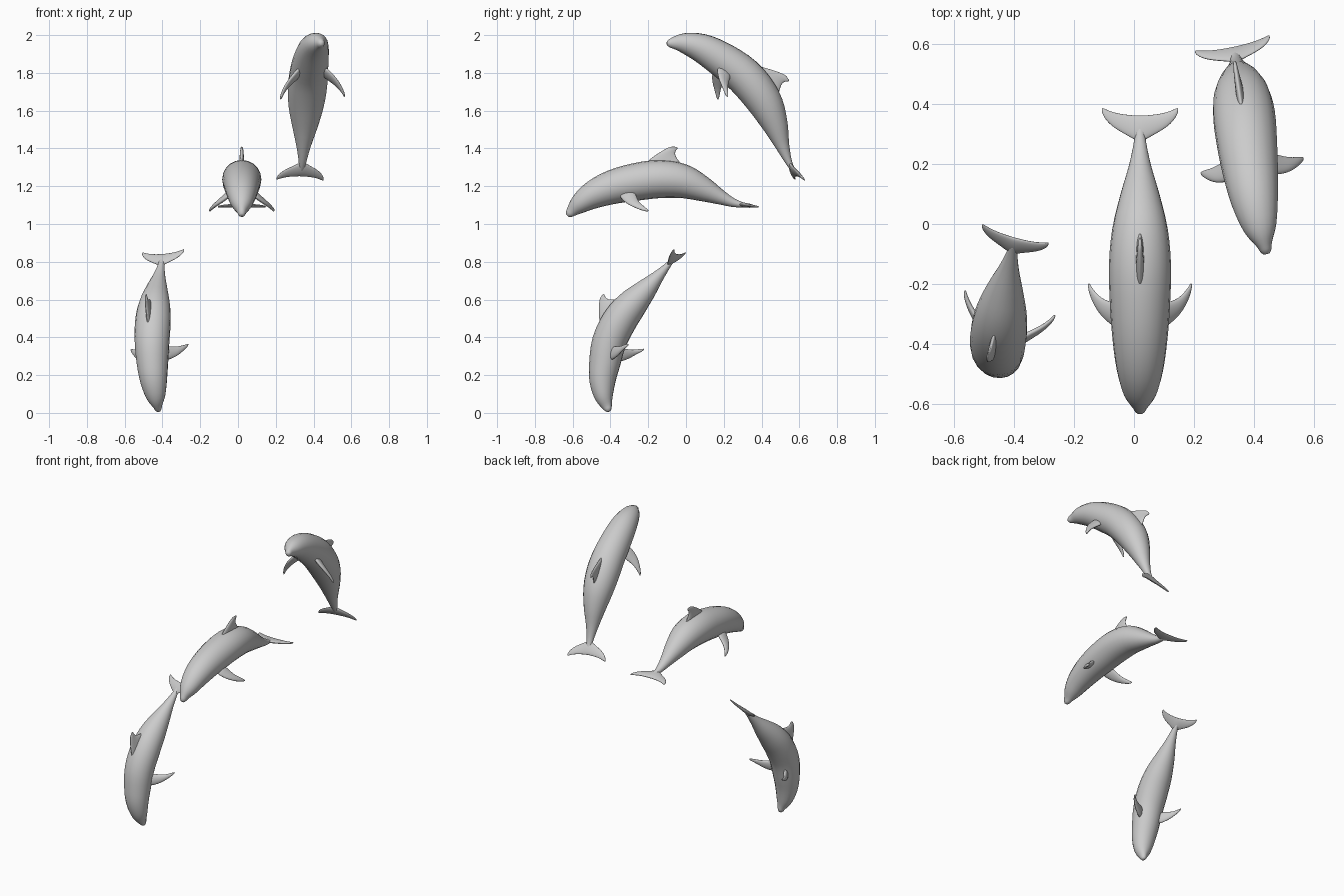
import bpy, bmesh, math
from mathutils import Vector

if "Cube" in bpy.data.objects:
    bpy.data.objects.remove(bpy.data.objects["Cube"])

LENGTH = 1.09  # design length of one dolphin, snout to fluke tips


def catmull(pts, t):
    """Smooth interpolation through a list of vectors, t in 0..len-1."""
    i = min(int(t), len(pts) - 2)
    f = t - i
    b, c = pts[i], pts[i + 1]
    a = pts[i - 1] if i > 0 else b * 2 - c
    d = pts[i + 2] if i + 2 < len(pts) else c * 2 - b
    return 0.5 * (b * 2 + (c - a) * f + (a * 2 - b * 5 + c * 4 - d) * f * f
                  + (b * 3 - a - c * 3 + d) * f ** 3)


class Spine:
    """Curved body axis; converts (along, side, up) to world space."""

    def __init__(self, pts, side):
        pts = [Vector(p) for p in pts]
        n = (len(pts) - 1) * 30
        self.p = [catmull(pts, i / 30) for i in range(n + 1)]
        self.d = [0.0]
        for a, b in zip(self.p, self.p[1:]):
            self.d.append(self.d[-1] + (b - a).length)
        self.scale = self.d[-1] / LENGTH
        self.side = Vector(side).normalized()

    def at(self, s):
        s = max(0.0, min(s * self.scale, self.d[-1]))
        i = 0
        while i < len(self.d) - 2 and self.d[i + 1] < s:
            i += 1
        return self.p[i].lerp(self.p[i + 1], (s - self.d[i]) / (self.d[i + 1] - self.d[i]))

    def place(self, s, u, v):
        tan = (self.at(s + 0.02) - self.at(s - 0.02)).normalized()
        side = (self.side - tan * self.side.dot(tan)).normalized()
        up = side.cross(tan)
        return self.at(s) + (side * u + up * v) * self.scale


def loft(name, rings, subdiv=0):
    bm = bmesh.new()
    rows = [[bm.verts.new(p) for p in r] for r in rings]
    n = len(rows[0])
    for a, b in zip(rows, rows[1:]):
        for k in range(n):
            bm.faces.new((a[k], a[(k + 1) % n], b[(k + 1) % n], b[k]))
    bm.faces.new(rows[0])
    bm.faces.new(rows[-1])
    bmesh.ops.recalc_face_normals(bm, faces=bm.faces)
    for f in bm.faces:
        f.smooth = True
    me = bpy.data.meshes.new(name)
    bm.to_mesh(me)
    bm.free()
    ob = bpy.data.objects.new(name, me)
    bpy.context.collection.objects.link(ob)
    if subdiv:
        ob.modifiers.new("smooth", 'SUBSURF').levels = subdiv
        ob.modifiers["smooth"].render_levels = subdiv


def fin(name, sp, sections, normal, mirror=1):
    """Sections: lead, trail, side, up, half thickness."""
    rings = []
    for a, b, u, v, t in sections:
        ring = []
        for k in range(8):
            ang = math.tau * k / 8
            s = (a + b) / 2 - (b - a) / 2 * math.cos(ang)
            o = t * math.sin(ang)
            ring.append(sp.place(s, (u + o * normal[0]) * mirror, v + o * normal[1]))
        rings.append(ring)
    loft(name, rings, 2)


# along, half height, half width
BODY = [Vector(r) for r in (
    (0, .010, .010), (.012, .021, .019), (.034, .031, .027), (.089, .053, .055),
    (.179, .075, .077), (.287, .090, .091), (.41, .099, .100), (.541, .100, .103),
    (.661, .090, .092), (.779, .065, .066), (.889, .036, .037), (.975, .018, .020),
    (1.03, .010, .014))]
FLIPPER = [(.300, .400, .060, -.045, .018), (.312, .405, .090, -.075, .016),
           (.338, .410, .125, -.105, .013), (.375, .430, .150, -.130, .010),
           (.410, .449, .165, -.150, .008), (.443, .460, .171, -.163, .005)]
DORSAL = [(.440, .660, 0, .070, .016), (.478, .632, 0, .100, .014),
          (.515, .610, 0, .125, .012), (.545, .606, 0, .147, .010),
          (.567, .613, 0, .162, .008), (.585, .616, 0, .174, .005)]
HALF_FLUKE = [(.985, 1.067, .030, 0, .011), (1.005, 1.070, .065, 0, .009),
              (1.025, 1.077, .095, 0, .008), (1.050, 1.086, .117, 0, .006),
              (1.072, 1.090, .127, 0, .004)]
FLUKE = ([(a, b, -u, v, t) for a, b, u, v, t in reversed(HALF_FLUKE)]
         + [(.965, 1.066, 0, 0, .014)] + HALF_FLUKE)


def dolphin(label, pts, side):
    sp = Spine(pts, side)
    # body
    rings = []
    n = (len(BODY) - 1) * 3
    for i in range(n + 1):
        s, h, w = catmull(BODY, i / 3)
        rings.append([sp.place(s, w * math.cos(math.tau * k / 20), h * math.sin(math.tau * k / 20))
                      for k in range(20)])
    loft(label + "_body", rings)
    # fins
    fin(label + "_dorsal_fin", sp, DORSAL, (1, 0))
    fin(label + "_tail_fluke", sp, FLUKE, (0, 1))
    for tag, m in (("right", 1), ("left", -1)):
        fin(label + "_flipper_" + tag, sp, FLIPPER, (.7, .7), m)


dolphin("middle_dolphin", [
    (.02, -.628, 1.045), (.02, -.565, 1.105), (.02, -.49, 1.155), (.02, -.39, 1.195),
    (.02, -.27, 1.222), (.02, -.14, 1.238), (.02, -.02, 1.227), (.02, .09, 1.185),
    (.02, .19, 1.138), (.02, .27, 1.107), (.02, .39, 1.09)], (1, 0, 0))

dolphin("upper_dolphin", [
    (.443, -.10, 1.957), (.42, -.01, 1.957), (.40, .095, 1.925), (.383, .22, 1.85),
    (.372, .32, 1.77), (.362, .41, 1.655), (.355, .468, 1.535), (.347, .51, 1.415),
    (.340, .55, 1.315), (.327, .605, 1.23)], (.98, .19, 0))

dolphin("lower_dolphin", [
    (-.42, -.408, .008), (-.435, -.435, .085), (-.447, -.442, .175), (-.453, -.43, .265),
    (-.455, -.405, .38), (-.450, -.35, .49), (-.442, -.285, .575), (-.43, -.21, .655),
    (-.41, -.11, .765), (-.395, -.03, .86)], (.96, -.26, .085))
